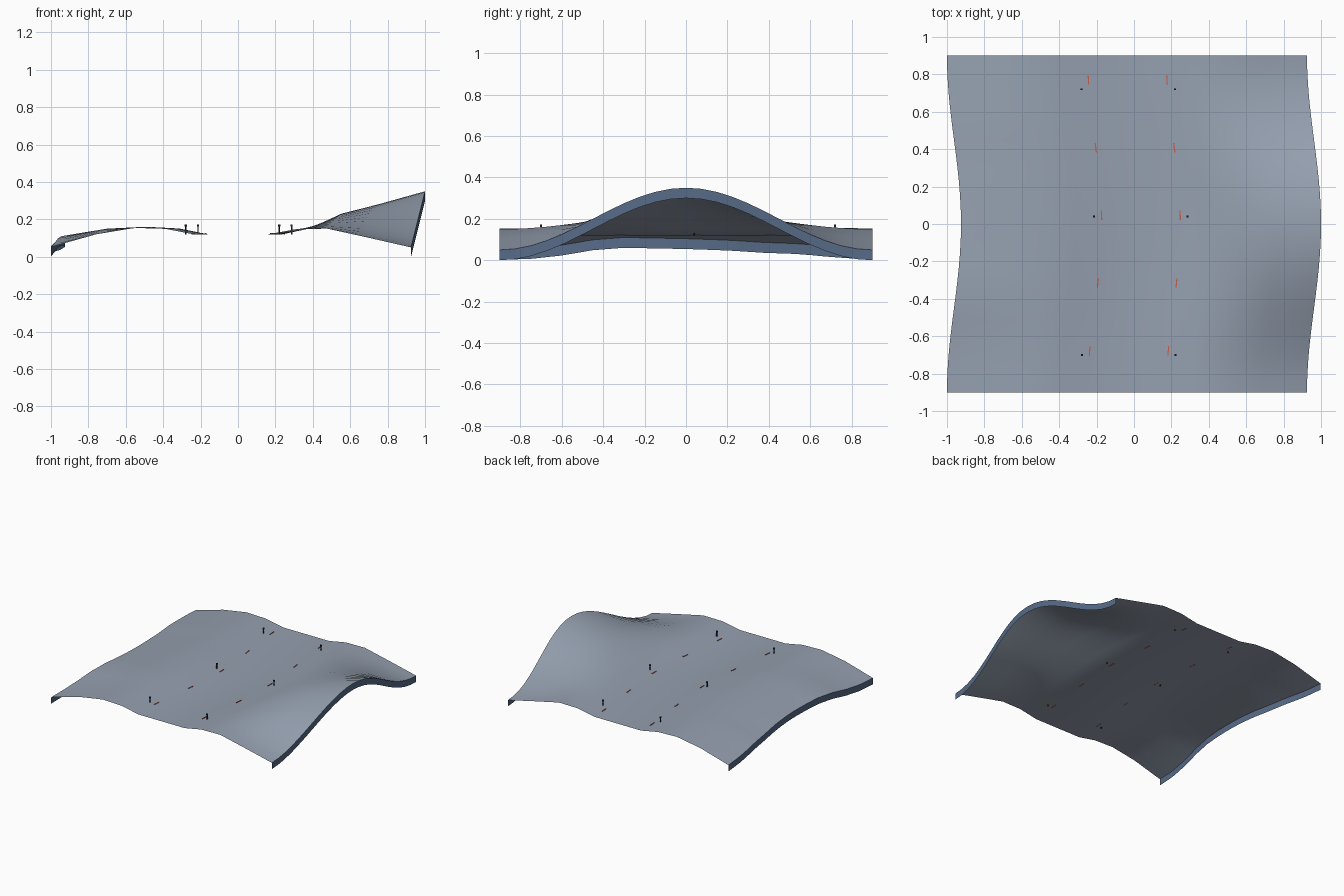
import bpy, bmesh, math
from mathutils import Matrix, Vector

cube = bpy.data.objects.get("Cube")
if cube:
    bpy.data.objects.remove(cube, do_unlink=True)

HALF_LENGTH = 0.9
ROWS = 24
SKIRT = 0.05


def material(name, rgb):
    mat = bpy.data.materials.new(name)
    mat.use_nodes = True
    color = (*rgb, 1)
    mat.diffuse_color = color
    mat.node_tree.nodes["Principled BSDF"].inputs["Base Color"].default_value = color
    return mat


ground_mat = material("pale blue grey", (0.30, 0.35, 0.43))
skirt_mat = material("slate blue", (0.095, 0.147, 0.245))
marker_mat = material("orange red", (0.55, 0.11, 0.06))
post_mat = material("charcoal", (0.02, 0.022, 0.028))


def finish(name, bm, mat, smooth=False):
    mesh = bpy.data.meshes.new(name)
    bm.to_mesh(mesh)
    bm.free()
    mesh.materials.append(mat)
    for poly in mesh.polygons:
        poly.use_smooth = smooth
    obj = bpy.data.objects.new(name, mesh)
    bpy.context.collection.objects.link(obj)
    return obj


def sheet(name, rows, mat):
    """Skin a list of equally long point rows."""
    bm = bmesh.new()
    grid = [[bm.verts.new(p) for p in row] for row in rows]
    for a, b in zip(grid, grid[1:]):
        for i in range(len(a) - 1):
            bm.faces.new((a[i], a[i + 1], b[i + 1], b[i]))
    return finish(name, bm, mat, True)


def interpolate(points, t):
    for (a, va), (b, vb) in zip(points, points[1:]):
        if t <= b:
            return va + (vb - va) * (t - a) / (b - a)
    return points[-1][1]


def bend(y):
    return 0.0375 * math.cos(math.pi * y / HALF_LENGTH)


def hump(y):
    return 0.5 + 0.5 * math.cos(math.pi * y / HALF_LENGTH)


# Uneven bank strength along the low side
BANK = [(-0.9, 0), (-0.75, 0.08), (-0.6, 0.36), (-0.45, 0.8), (-0.3, 1), (-0.15, 0.95),
        (0, 0.9), (0.2, 0.78), (0.38, 0.58), (0.55, 0.48), (0.7, 0.23), (0.9, 0)]

# Cross-section: offset, base height, rise on the low side, rise on the high side
SECTION = [(-0.9625, 0.052, 0.058, 0), (-0.72, 0.12, 0.03, 0), (-0.515, 0.154, 0.006, 0),
           (-0.35, 0.149, 0.002, 0), (-0.2, 0.12, 0, 0), (0, 0.12, 0, 0), (0.2, 0.12, 0, 0),
           (0.35, 0.148, 0, 0.004), (0.515, 0.15, 0, 0.08), (0.72, 0.105, 0, 0.177),
           (0.9625, 0.05, 0, 0.3)]

# Rolling ground
rows = []
for j in range(ROWS + 1):
    y = HALF_LENGTH * (2 * j / ROWS - 1)
    rows.append([Vector((u + bend(y), y, z + low * interpolate(BANK, y) + high * hump(y)))
                 for u, z, low, high in SECTION])
sheet("ground", rows, ground_mat)

# Vertical strips hanging from the two long edges
drop = Vector((0, 0, SKIRT))
left_top = [r[-1] for r in rows]
right_top = [r[0] for r in rows]
sheet("left_edge_strip", [[p - drop for p in left_top], left_top], skirt_mat)
sheet("right_edge_strip", [right_top, [p - drop for p in right_top]], skirt_mat)


def add_box(bm, centre, size, angle=0):
    matrix = (Matrix.Translation(centre) @ Matrix.Rotation(angle, 4, "Z")
              @ Matrix.Diagonal((*size, 1)))
    bmesh.ops.create_cube(bm, size=1, matrix=matrix)


# Lane dashes following the bend
bm = bmesh.new()
for k in range(5):
    y = 0.77 - 0.362 * k
    slope = (bend(y + 0.01) - bend(y - 0.01)) / 0.02
    for side in (-1, 1):
        add_box(bm, (bend(y) + side * 0.21, y, 0.123), (0.006, 0.05, 0.006), -math.atan(slope))
finish("lane_dashes", bm, marker_mat)

# Roadside posts with small caps
bm = bmesh.new()
for y in (-0.7, 0.04, 0.72):
    for side in (-1, 1):
        x = bend(y) + side * 0.25
        add_box(bm, (x, y, 0.141), (0.006, 0.006, 0.046))
        add_box(bm, (x, y, 0.167), (0.011, 0.009, 0.012))
finish("roadside_posts", bm, post_mat)
